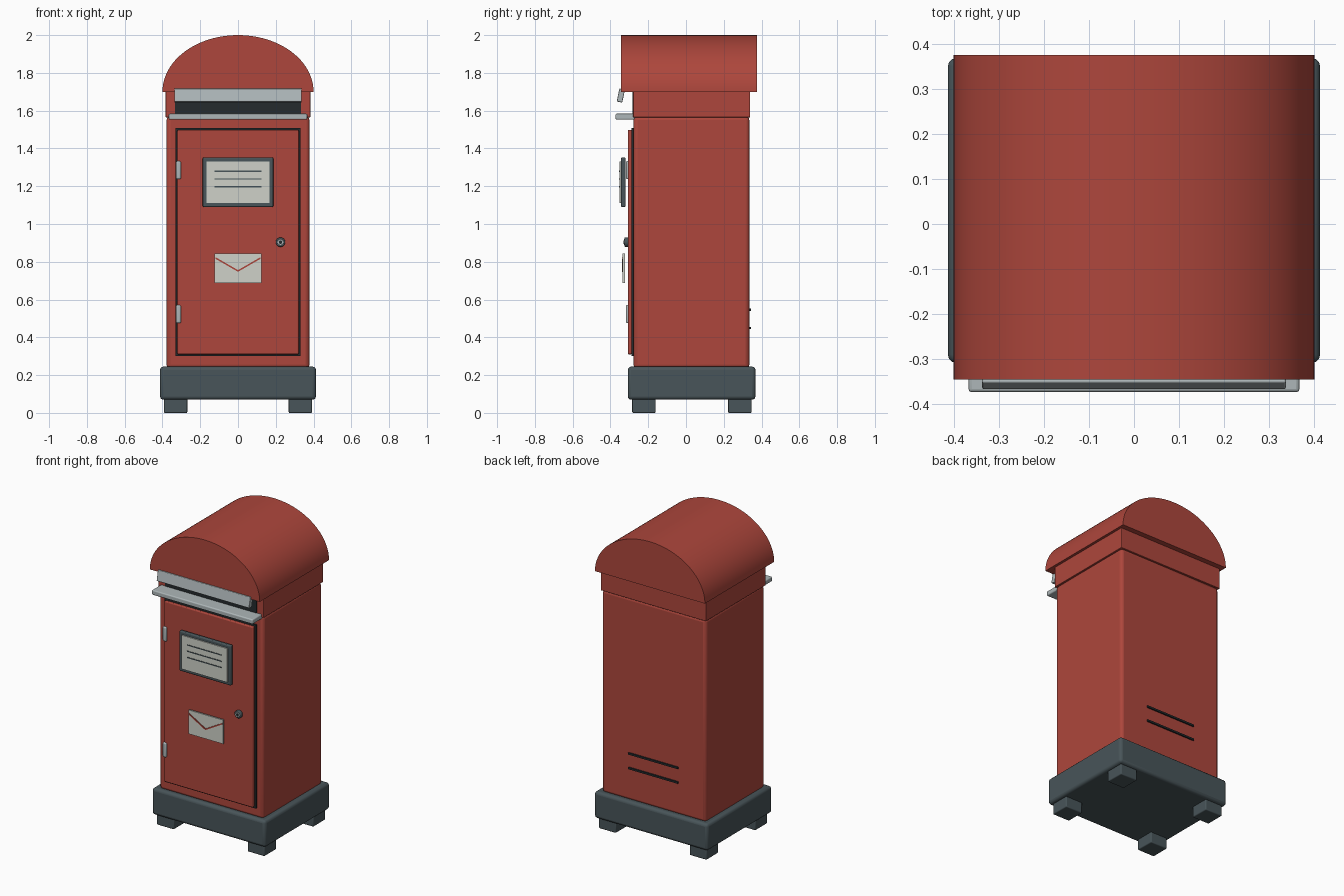
import bpy, bmesh, math
from mathutils import Matrix

if "Cube" in bpy.data.objects:
    bpy.data.objects.remove(bpy.data.objects["Cube"])


def material(name, rgb):
    m = bpy.data.materials.new(name)
    m.diffuse_color = (*rgb, 1)
    m.use_nodes = True
    m.node_tree.nodes["Principled BSDF"].inputs["Base Color"].default_value = m.diffuse_color
    return m


RED = material("red_paint", (0.42, 0.062, 0.045))
SLATE = material("slate_metal", (0.065, 0.09, 0.1))
STEEL = material("light_steel", (0.42, 0.47, 0.48))
PAPER = material("pale_card", (0.62, 0.64, 0.58))
DARK = material("dark_gap", (0.018, 0.024, 0.027))


def finish(name, bm, mat, bevel=0, segments=3):
    bmesh.ops.recalc_face_normals(bm, faces=bm.faces)
    me = bpy.data.meshes.new(name)
    bm.to_mesh(me)
    bm.free()
    me.materials.append(mat)
    ob = bpy.data.objects.new(name, me)
    bpy.context.collection.objects.link(ob)
    if bevel:
        mod = ob.modifiers.new("soft_edges", "BEVEL")
        mod.width, mod.segments = bevel, segments
        mod.limit_method = "ANGLE"
        mod.angle_limit = math.radians(40)
    bpy.ops.object.select_all(action="DESELECT")
    ob.select_set(True)
    bpy.context.view_layer.objects.active = ob
    bpy.ops.object.shade_smooth_by_angle(angle=math.radians(30))
    return ob


def box(name, x, y, z, mat, bevel=0):
    """Box from (min, max) ranges on each axis, origin at its middle."""
    bm = bmesh.new()
    size = [r[1] - r[0] for r in (x, y, z)]
    bmesh.ops.create_cube(bm, size=1, matrix=Matrix.Diagonal((*size, 1)))
    ob = finish(name, bm, mat, bevel)
    ob.location = [(r[0] + r[1]) / 2 for r in (x, y, z)]
    return ob


def prism(name, outline, y0, y1, mat, bevel=0):
    """Extrude an (x, z) outline along y."""
    bm = bmesh.new()
    face = bm.faces.new([bm.verts.new((x, y0, z)) for x, z in outline])
    new = bmesh.ops.extrude_face_region(bm, geom=[face])["geom"]
    verts = [v for v in new if isinstance(v, bmesh.types.BMVert)]
    bmesh.ops.translate(bm, vec=(0, y1 - y0, 0), verts=verts)
    return finish(name, bm, mat, bevel)


def disc(name, x, z, r, y0, y1, mat, bevel=0):
    pts = [(x + r * math.cos(i * math.tau / 32), z + r * math.sin(i * math.tau / 32))
           for i in range(32)]
    return prism(name, pts, y0, y1, mat, bevel)


# Plinth and four feet
box("plinth", (-0.413, 0.413), (-0.308, 0.368), (0.07, 0.245), SLATE, 0.018)
for side, x in (("left", -0.33), ("right", 0.33)):
    for end, y in (("front", -0.223), ("back", 0.285)):
        box(f"{end}_{side}_foot", (x - 0.062, x + 0.062), (y - 0.062, y + 0.062),
            (0, 0.075), SLATE, 0.006)

# Cabinet, neck and arched roof
box("cabinet", (-0.378, 0.378), (-0.278, 0.335), (0.235, 1.57), RED, 0.02)
box("neck", (-0.383, 0.383), (-0.28, 0.34), (1.565, 1.705), RED, 0.003)
arch = [(0.4 * math.cos(math.pi * i / 48), 1.7 + 0.3 * math.sin(math.pi * i / 48))
        for i in range(49)]
prism("arched_roof", arch, -0.345, 0.375, RED)

# Letter slot with tilted flap and sill
box("letter_slot", (-0.333, 0.333), (-0.283, -0.25), (1.58, 1.7), DARK)
flap = box("slot_flap", (-0.337, 0.337), (-0.36, -0.33), (1.645, 1.715), STEEL, 0.004)
flap.rotation_euler.x = math.radians(-12)
box("slot_sill", (-0.367, 0.367), (-0.373, -0.27), (1.552, 1.584), STEEL, 0.007)

# Door on a dark gasket, with hinges
box("door_gasket", (-0.332, 0.332), (-0.288, -0.27), (0.3, 1.508), DARK)
box("door", (-0.322, 0.322), (-0.308, -0.286), (0.31, 1.498), RED, 0.006)
for name, z in (("lower", 0.523), ("upper", 1.285)):
    box(f"{name}_hinge", (-0.329, -0.302), (-0.318, -0.286), (z - 0.048, z + 0.048),
        STEEL, 0.008)

# Notice frame, card and printed rules
box("notice_frame", (-0.187, 0.187), (-0.344, -0.32), (1.09, 1.352), SLATE, 0.006)
box("notice_card", (-0.167, 0.167), (-0.351, -0.34), (1.11, 1.332), PAPER)
for i in range(3):
    z = 1.279 - 0.041 * i
    box(f"notice_rule_{i + 1}", (-0.125, 0.125), (-0.354, -0.349), (z - 0.003, z + 0.003), SLATE)

# Envelope emblem with a chevron fold
box("envelope_plate", (-0.125, 0.125), (-0.335, -0.324), (0.688, 0.845), PAPER)
fold = [(-0.12, 0.825), (0, 0.756), (0.12, 0.825), (0.12, 0.816), (0, 0.747), (-0.12, 0.816)]
prism("envelope_fold", fold, -0.34, -0.333, RED)

# Round lock with keyhole
disc("lock_rim", 0.225, 0.904, 0.025, -0.326, -0.304, SLATE, 0.005)
disc("lock_barrel", 0.225, 0.904, 0.016, -0.329, -0.32, STEEL, 0.002)
disc("keyhole", 0.225, 0.904, 0.009, -0.331, -0.325, DARK)

# Rear vent slits
for i, z in enumerate((0.45, 0.546)):
    box(f"rear_vent_{i + 1}", (-0.18, 0.18), (0.325, 0.344), (z - 0.006, z + 0.006), DARK)
